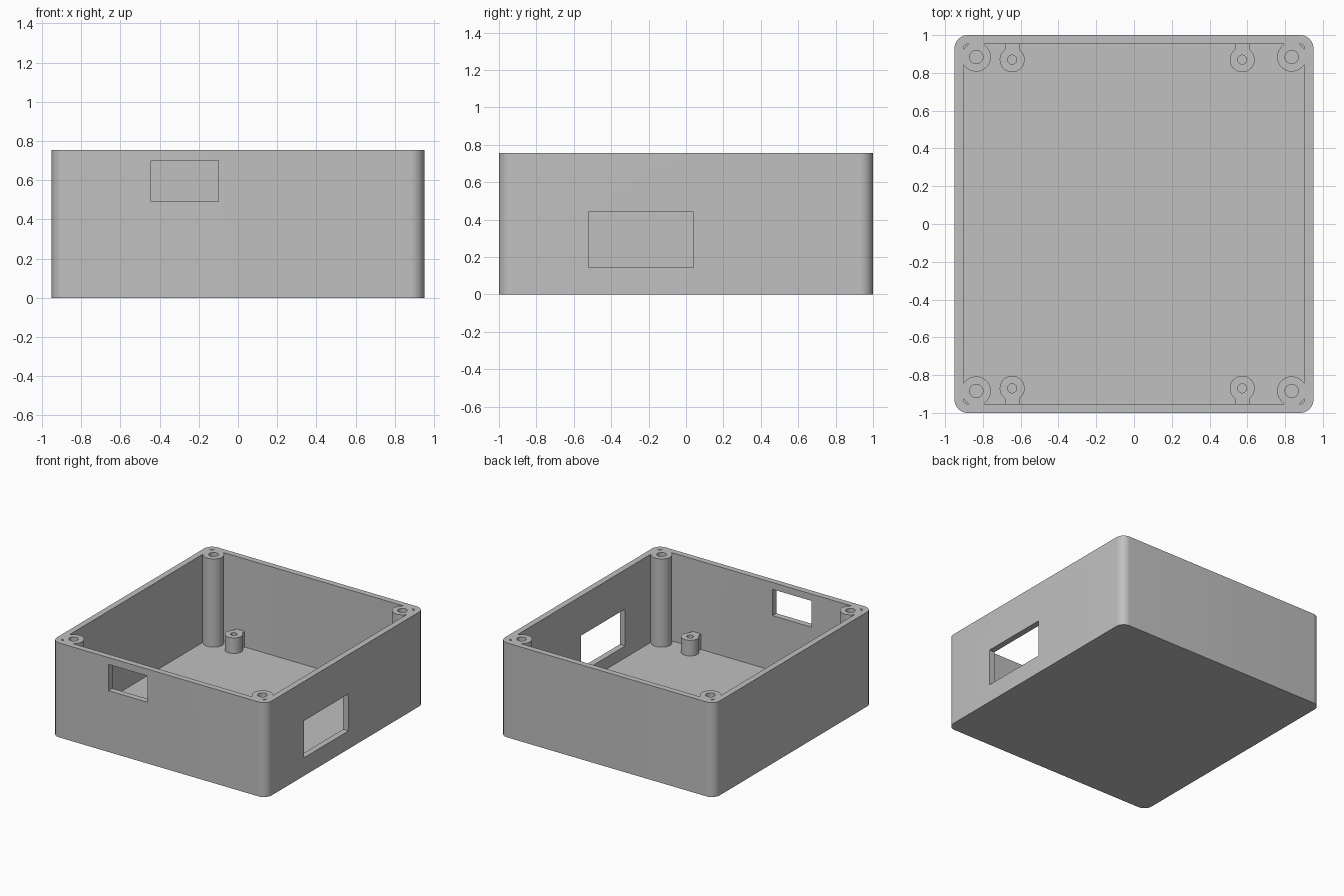
import bpy
import bmesh
from math import sin, cos, pi, radians, atan2

HALF_X, HALF_Y, HEIGHT = 0.95, 1.0, 0.755
WALL, FLOOR = 0.048, 0.05

if "Cube" in bpy.data.objects:
    bpy.data.objects.remove(bpy.data.objects["Cube"], do_unlink=True)

grey = bpy.data.materials.new("light grey plastic")
grey.use_nodes = True
colour = (0.53, 0.53, 0.53, 1)
grey.diffuse_color = colour
grey.node_tree.nodes["Principled BSDF"].inputs["Base Color"].default_value = colour


def make_object(name, bm):
    bmesh.ops.recalc_face_normals(bm, faces=bm.faces[:])
    mesh = bpy.data.meshes.new(name)
    bm.to_mesh(mesh)
    bm.free()
    mesh.materials.append(grey)
    obj = bpy.data.objects.new(name, mesh)
    bpy.context.collection.objects.link(obj)
    return obj


def activate(obj):
    bpy.ops.object.select_all(action="DESELECT")
    obj.select_set(True)
    bpy.context.view_layer.objects.active = obj


def smooth(obj):
    activate(obj)
    bpy.ops.object.shade_smooth_by_angle(angle=radians(30))


def rounded_block(name, hx, hy, radius, z0, z1, steps=10):
    """Upright block with rounded vertical corners."""
    bm = bmesh.new()
    ring = []
    for i, (sx, sy) in enumerate([(1, 1), (-1, 1), (-1, -1), (1, -1)]):
        for k in range(steps + 1):
            a = (i + k / steps) * pi / 2
            ring.append(bm.verts.new((sx * (hx - radius) + radius * cos(a),
                                      sy * (hy - radius) + radius * sin(a), z0)))
    base = bm.faces.new(ring)
    top = bmesh.ops.extrude_face_region(bm, geom=[base])["geom"]
    bmesh.ops.translate(bm, vec=(0, 0, z1 - z0),
                        verts=[v for v in top if isinstance(v, bmesh.types.BMVert)])
    return make_object(name, bm)


def box(name, low, high):
    bm = bmesh.new()
    bmesh.ops.create_cube(bm, size=1)
    for v in bm.verts:
        v.co = [(a + b) / 2 + c * (b - a) for a, b, c in zip(low, high, v.co)]
    return make_object(name, bm)


def cut(target, cutter):
    cutter.hide_render = True
    mod = target.modifiers.new("cut", "BOOLEAN")
    mod.operation = "DIFFERENCE"
    mod.solver = "EXACT"
    mod.object = cutter
    activate(target)
    bpy.ops.object.modifier_apply(modifier=mod.name)
    bpy.data.objects.remove(cutter, do_unlink=True)


def screw_post(name, x, y, radius, hole, top, web_angle, web_half, web_length):
    """Hollow post with a flat web reaching into the wall."""
    bm = bmesh.new()
    count, bottom = 96, FLOOR - 0.02
    rings = [[], [], [], []]
    for i in range(count):
        a = 2 * pi * i / count
        outer = radius
        if cos(a) > 0.001:
            outer = max(radius, min(web_half / max(abs(sin(a)), 0.001),
                                    web_length / cos(a)))
        dx, dy = cos(a + web_angle), sin(a + web_angle)
        for ring, r, z in zip(rings, (outer, outer, hole, hole),
                              (bottom, top, top, bottom)):
            ring.append(bm.verts.new((x + r * dx, y + r * dy, z)))
    for k in range(4):
        a, b = rings[k], rings[(k + 1) % 4]
        for i in range(count):
            j = (i + 1) % count
            bm.faces.new((a[i], a[j], b[j], b[i]))
    smooth(make_object(name, bm))


# Open-topped shell
shell = rounded_block("enclosure_shell", HALF_X, HALF_Y, 0.07, 0, HEIGHT)
cut(shell, rounded_block("cavity", HALF_X - WALL, HALF_Y - WALL, 0.02, FLOOR, HEIGHT + 0.1))

# Rectangular ports in the front and +x walls
cut(shell, box("front_port", (-0.445, -1.1, 0.49), (-0.10, -0.9, 0.70)))
cut(shell, box("side_port", (0.85, -0.52, 0.145), (1.05, 0.04, 0.44)))
smooth(shell)

# Lid screw posts in the corners and short board standoffs by the end walls
for sy, end in ((-1, "front"), (1, "back")):
    for sx, side in ((-1, "right"), (1, "left")):
        screw_post(f"lid_post_{end}_{side}", sx * 0.835, sy * 0.884, 0.077, 0.035,
                   HEIGHT, atan2(sy, sx), 0.077, 0.077)
        screw_post(f"board_standoff_{end}_{side}", 0.573 if sx > 0 else -0.645,
                   sy * 0.87, 0.066, 0.024, 0.175, sy * pi / 2, 0.038, 0.1)
